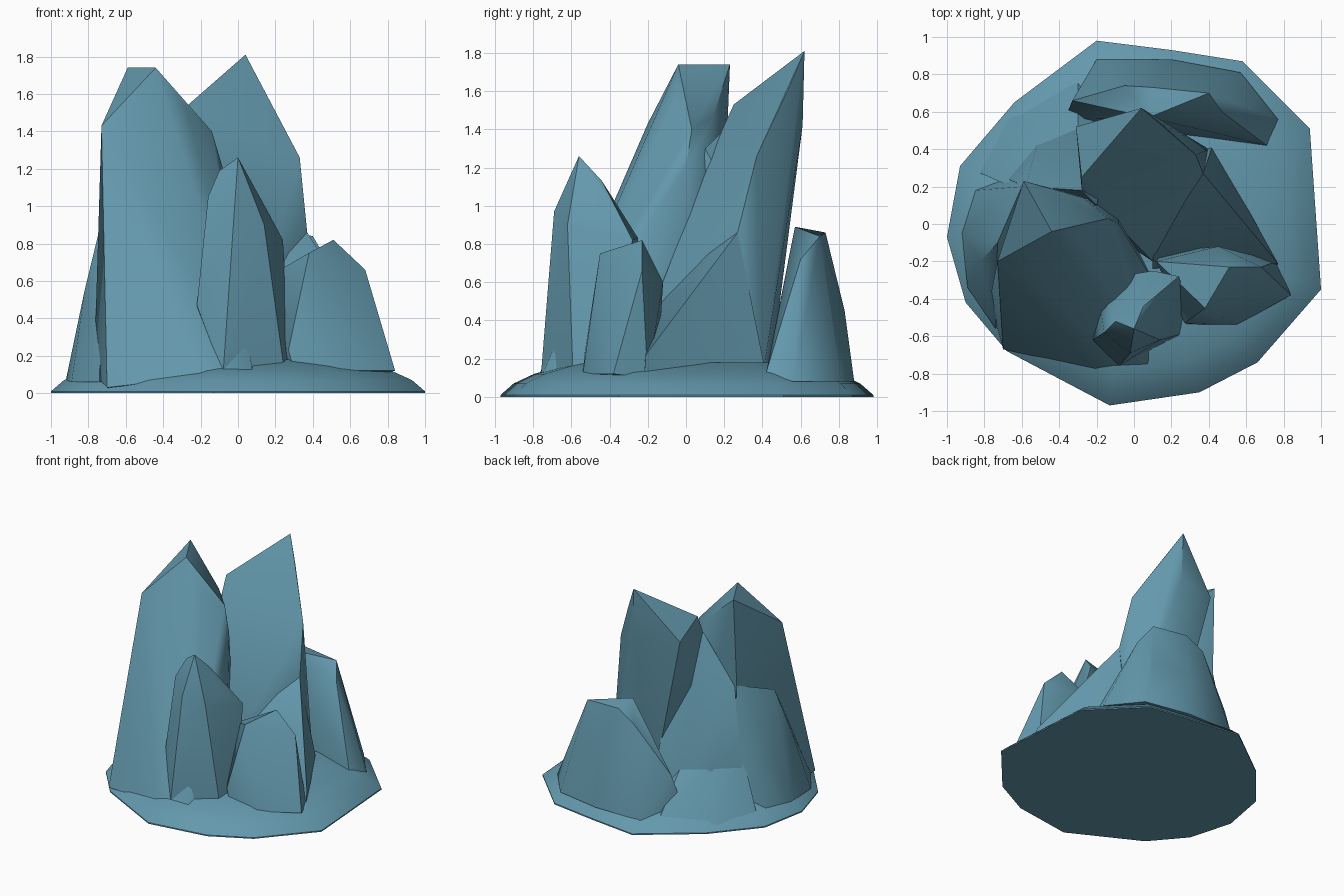
import bpy
import bmesh
import math

default_cube = bpy.data.objects.get("Cube")
if default_cube:
    bpy.data.objects.remove(default_cube, do_unlink=True)

# One blue-grey stone colour for everything
STONE = (.125, .315, .415, 1)
stone = bpy.data.materials.new("blue_grey_stone")
stone.use_nodes = True
stone.diffuse_color = STONE
for node in stone.node_tree.nodes:
    if node.type == "BSDF_PRINCIPLED":
        node.inputs["Base Color"].default_value = STONE
        node.inputs["Roughness"].default_value = .9


def finish(name, bm):
    """Turn a bmesh into a named stone object with soft facets and sharp ridges."""
    bmesh.ops.recalc_face_normals(bm, faces=bm.faces[:])
    mesh = bpy.data.meshes.new(name)
    bm.to_mesh(mesh)
    bm.free()
    mesh.materials.append(stone)
    part = bpy.data.objects.new(name, mesh)
    bpy.context.collection.objects.link(part)
    bpy.ops.object.select_all(action="DESELECT")
    part.select_set(True)
    bpy.context.view_layer.objects.active = part
    bpy.ops.object.shade_smooth_by_angle(angle=math.radians(35))


def rock(name, crest, foot):
    """Angular boulder: the hull wrapped around its crest and foot corners."""
    bm = bmesh.new()
    for corner in crest + foot:
        bm.verts.new(corner)
    bmesh.ops.convex_hull(bm, input=bm.verts[:])
    loose = [vert for vert in bm.verts if not vert.link_faces]
    bmesh.ops.delete(bm, geom=loose, context="VERTS")
    finish(name, bm)


def skirt(name, outline, steps):
    """Low flared base: the outline repeated at each (scale, height) step."""
    bm = bmesh.new()
    rings = [[bm.verts.new((x * scale, y * scale, height)) for x, y in outline]
             for scale, height in steps]
    count = len(outline)
    for lower, upper in zip(rings, rings[1:]):
        for i in range(count):
            j = (i + 1) % count
            bm.faces.new((lower[i], lower[j], upper[j], upper[i]))
    bm.faces.new(rings[0][::-1])
    bm.faces.new(rings[-1])
    finish(name, bm)


# Flared ground base
skirt("ground_base",
      [(-.2, .98), (.2, .93), (.58, .87), (.94, .51), (1, -.35), (.66, -.74),
       (.35, -.9), (-.13, -.97), (-.68, -.68), (-.9, -.42), (-1, -.07),
       (-.93, .31), (-.64, .65)],
      [(1, 0), (1, .01), (.93, .07), (.82, .12), (.6, .18)])

# Tall right-hand spire with a blunt slanted top
rock("blunt_spire",
     crest=[(-.59, .23, 1.74), (-.44, -.04, 1.74), (-.73, -.2, 1.43),
            (-.28, -.06, 1.53), (-.27, .14, 1.46), (-.14, .03, 1.4),
            (-.08, 0, 1.2)],
     foot=[(-.7, -.67, .03), (-.2, -.78, .09), (.08, -.76, .1),
           (.1, -.3, .2), (-.77, -.4, .1), (-.6, .2, 1), (-.6, .1, 0),
           (-.1, .1, .2)])

# Tall pointed spire leaning towards the back
rock("pointed_spire",
     crest=[(.04, .62, 1.81), (-.28, .25, 1.53), (-.28, .19, 1.4),
            (-.31, .52, 1.43), (.14, .54, 1.62), (.33, .37, 1.26),
            (.37, .27, .86), (.05, .61, 1.42)],
     foot=[(.42, .28, .1), (.4, .4, .1), (.1, -.2, .4), (-.2, 0, .3),
           (0, .47, .6), (-.1, .43, .5), (0, .44, .1)])

# Narrow buttress carrying the spire's front face down to the ground
rock("spire_buttress",
     crest=[(.37, .27, .86), (.15, .2, .88), (.1, -.2, .42)],
     foot=[(.77, -.21, .22), (.53, .16, .14), (.42, .42, .11),
           (.1, -.25, .1), (.2, .4, .1), (.77, -.22, .1)])

# Stone filling the saddle between the spires
rock("saddle_slope",
     crest=[(-.28, .18, 1.38), (-.58, .2, 1.02), (-.2, .1, 1.3),
            (-.36, .27, .95)],
     foot=[(-.1, .45, .64), (-.52, .42, .4), (-.3, .52, .35),
           (-.1, .6, .1), (-.5, .45, .1), (-.7, .25, .2), (-.2, 0, .1)])

# Gentle apron below the saddle
rock("saddle_apron",
     crest=[(-.52, .38, .45), (-.3, .45, .45), (-.66, .2, .45)],
     foot=[(-.84, .28, .06), (-.67, .56, .05), (-.3, .78, .07),
           (-.1, .6, .1), (-.3, .2, .1)])

# Low shoulder on the outer side of the blunt spire
rock("side_shoulder",
     crest=[(-.73, -.1, .92), (-.6, .2, 1.03), (-.72, .14, .8),
            (-.82, -.2, .55)],
     foot=[(-.79, .16, .4), (-.86, -.25, .25), (-.85, .18, .07),
           (-.92, -.05, .07), (-.89, -.34, .06), (-.74, -.56, .06),
           (-.4, 0, .1), (-.6, .28, .1)])

# Ridged rock standing against the front
rock("front_rock",
     crest=[(0, -.56, 1.26), (-.1, -.52, 1.19), (-.16, -.58, 1.05),
            (.05, -.44, 1.13), (.16, -.48, .97), (-.02, -.69, .97),
            (.14, -.62, .9), (.24, -.28, .82), (.1, -.25, .83)],
     foot=[(-.22, -.62, .47), (-.05, -.74, .23), (-.08, -.76, .1),
           (.25, -.59, .1), (.28, -.4, .2), (-.2, -.3, .3)])

# Small wedge rock at the front corner
rock("corner_rock",
     crest=[(.51, -.23, .82), (.38, -.45, .75), (.68, -.23, .66),
            (.45, -.12, .6), (.27, -.31, .62), (.12, -.2, .6)],
     foot=[(.27, -.53, .23), (.3, -.54, .12), (.55, -.54, .12),
           (.84, -.38, .12), (.74, -.25, .36), (.76, -.2, .1),
           (.15, -.15, .1)])

# Broad rounded rock at the back
rock("back_rock",
     crest=[(.08, .57, .89), (.1, .73, .86), (.4, .7, .84), (-.05, .74, .77),
            (.47, .6, .72)],
     foot=[(-.33, .66, .4), (.15, .83, .45), (.46, .76, .48), (.71, .42, .13),
           (.1, .5, .2), (-.37, .56, .1), (-.2, .88, .08), (.2, .88, .08),
           (.57, .81, .08), (.77, .56, .08)])
